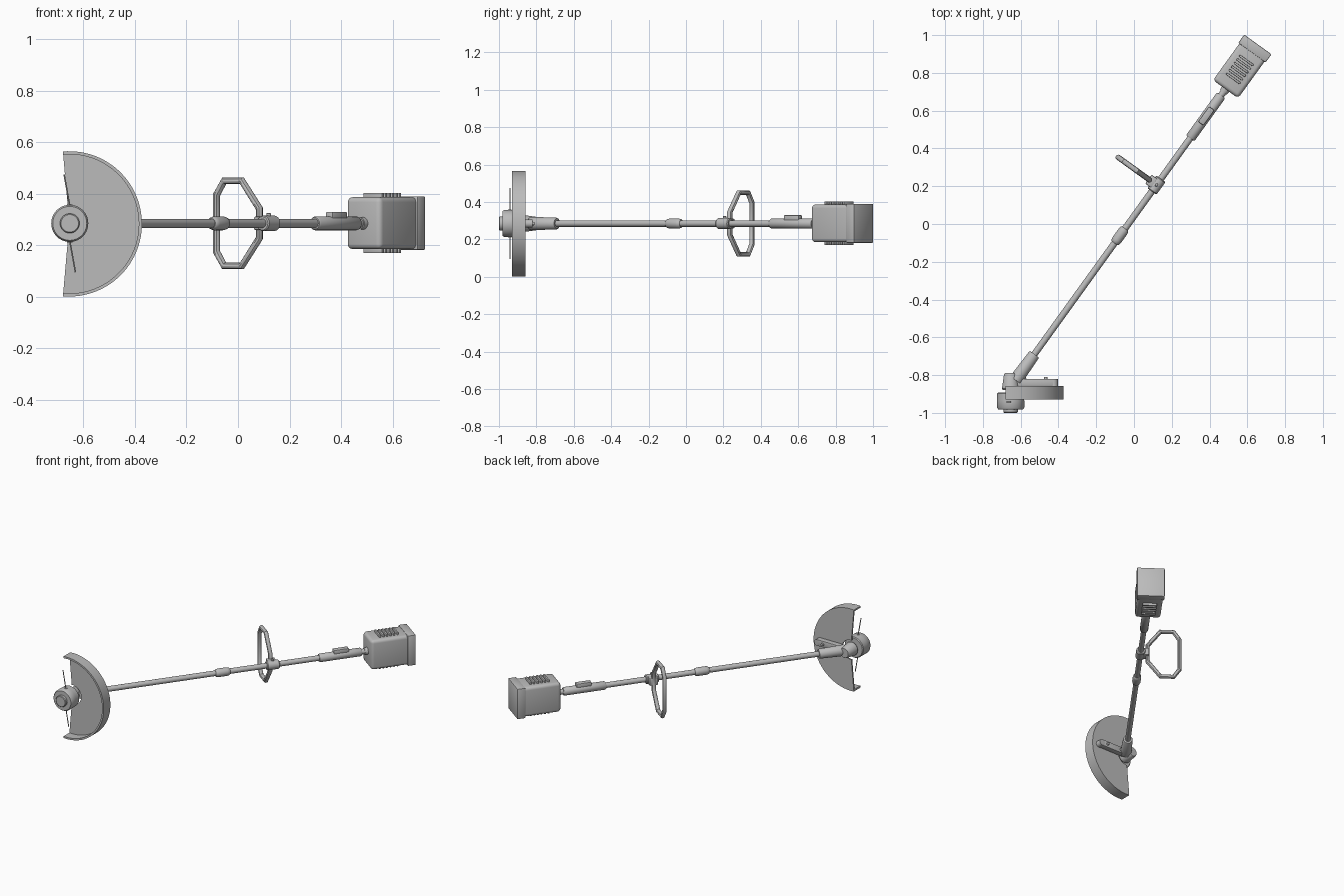
import bpy, bmesh, math
from mathutils import Matrix, Vector

if "Cube" in bpy.data.objects:
    bpy.data.objects.remove(bpy.data.objects["Cube"])

grey = bpy.data.materials.new("mid_grey")
grey.diffuse_color = (0.5, 0.5, 0.5, 1)
grey.use_nodes = True
grey.node_tree.nodes["Principled BSDF"].inputs["Base Color"].default_value = grey.diffuse_color

# Frame of the shaft: local X runs along it to the motor, Y sideways, Z up
SHAFT = Matrix.Translation((-0.03, 0, 0.285)) @ Matrix.Rotation(math.atan2(0.811, 0.585), 4, 'Z')
# Frame of the cutting head: local X runs towards the front (-y)
HEAD = Matrix.Translation((-0.653, 0, 0.285)) @ Matrix.Rotation(-math.pi / 2, 4, 'Z')
UP = Matrix.Rotation(-math.pi / 2, 4, 'Y')   # local X points up


def finish(ob, angle=35):
    ob.data.materials.clear()
    ob.data.materials.append(grey)
    bpy.ops.object.select_all(action='DESELECT')
    ob.select_set(True)
    bpy.context.view_layer.objects.active = ob
    bpy.ops.object.shade_smooth_by_angle(angle=math.radians(angle))
    return ob


def from_bmesh(name, bm, matrix):
    bmesh.ops.recalc_face_normals(bm, faces=bm.faces)
    me = bpy.data.meshes.new(name)
    bm.to_mesh(me)
    bm.free()
    me.transform(matrix)
    ob = bpy.data.objects.new(name, me)
    bpy.context.collection.objects.link(ob)
    return finish(ob)


def lathe(name, profile, matrix, sides=32):
    """Closed solid of revolution round local X from (distance, radius) points."""
    bm = bmesh.new()
    rings = []
    for d, r in profile:
        rings.append([bm.verts.new((d, r * math.cos(2 * math.pi * i / sides),
                                    r * math.sin(2 * math.pi * i / sides))) for i in range(sides)])
    for a, b in zip(rings, rings[1:]):
        for i in range(sides):
            j = (i + 1) % sides
            bm.faces.new((a[i], a[j], b[j], b[i]))
    bm.faces.new(rings[0])
    bm.faces.new(rings[-1])
    return from_bmesh(name, bm, matrix)


def box(name, lo, hi, matrix, bevel=0.0, segments=3):
    lo, hi = Vector(lo), Vector(hi)
    bm = bmesh.new()
    bmesh.ops.create_cube(bm, size=1)
    for v in bm.verts:
        v.co = Vector([(lo[k] + hi[k]) / 2 + v.co[k] * (hi[k] - lo[k]) for k in range(3)])
    if bevel:
        bmesh.ops.bevel(bm, geom=bm.edges[:], offset=bevel, segments=segments,
                        profile=0.5, affect='EDGES')
    return from_bmesh(name, bm, matrix)


def tube(name, points, radius, matrix, cyclic=False):
    cu = bpy.data.curves.new(name, 'CURVE')
    cu.dimensions = '3D'
    cu.bevel_depth = radius
    cu.bevel_resolution = 3
    cu.use_fill_caps = True
    sp = cu.splines.new('POLY')
    sp.points.add(len(points) - 1)
    for p, co in zip(sp.points, points):
        p.co = (*(matrix @ Vector(co)), 1)
    sp.use_cyclic_u = cyclic
    ob = bpy.data.objects.new(name, cu)
    bpy.context.collection.objects.link(ob)
    bpy.ops.object.select_all(action='DESELECT')
    ob.select_set(True)
    bpy.context.view_layer.objects.active = ob
    bpy.ops.object.convert(target='MESH')
    return finish(bpy.context.view_layer.objects.active)


# Shaft, coupling and lower sleeve
lathe("shaft", [(-1.0, 0.0175), (0.9, 0.0175)], SHAFT, 24)
lathe("shaft_coupling", [(-0.125, 0.019), (-0.12, 0.024), (-0.105, 0.027), (-0.05, 0.027),
                         (-0.035, 0.024), (-0.03, 0.019)], SHAFT)
lathe("lower_sleeve", [(-1.02, 0.036), (-0.855, 0.031), (-0.85, 0.028)], SHAFT)

# Rear grip with trigger
lathe("rear_grip", [(0.56, 0.023), (0.566, 0.027), (0.834, 0.027), (0.84, 0.023)], SHAFT)
box("trigger", (0.655, -0.018, 0.01), (0.755, 0.018, 0.045), SHAFT, 0.006, 2)

# Motor housing, end cap and cooling ribs on top and bottom
box("motor_housing", (0.88, -0.082, -0.1), (1.14, 0.082, 0.102), SHAFT, 0.02, 4)
box("housing_end_cap", (1.118, -0.089, -0.103), (1.172, 0.089, 0.105), SHAFT, 0.005, 2)
lathe("housing_nose", [(0.86, 0.022), (0.9, 0.026)], SHAFT, 24)
for side, z0, z1 in (("top", 0.09, 0.118), ("bottom", -0.116, -0.09)):
    for i in range(6):
        s = 0.95 + i * 0.0235
        box(f"{side}_rib_{i + 1}", (s - 0.006, -0.045, z0), (s + 0.006, 0.045, z1), SHAFT, 0.003, 2)

# Loop handle, its clamp and bolt
half = [(0.25, 0.11), (0.213, 0.165), (0.128, 0.165), (0.045, 0.058)]
loop = half + [(u, -z) for u, z in reversed(half)]
tube("loop_handle", [(0.255, u, z) for u, z in loop], 0.0145, SHAFT, True)
lathe("handle_clamp", [(0.213, 0.026), (0.218, 0.03), (0.29, 0.03), (0.295, 0.026)], SHAFT)
box("clamp_block", (0.226, 0.0, -0.026), (0.284, 0.053, 0.026), SHAFT, 0.006, 2)
lathe("clamp_bolt", [(0.02, 0.009), (0.038, 0.009), (0.04, 0.007)],
      SHAFT @ Matrix.Translation((0.255, 0, 0)) @ UP, 12)

# Gear head, spool and bump knob
lathe("gear_head", [(0.79, 0.031), (0.795, 0.035), (0.872, 0.046), (0.878, 0.042),
                    (0.88, 0.027), (0.905, 0.027)], HEAD)
lathe("line_spool", [(0.893, 0.066), (0.898, 0.071), (0.935, 0.072), (0.972, 0.072),
                     (0.981, 0.066)], HEAD, 40)
lathe("bump_knob", [(0.97, 0.038), (0.996, 0.038), (1.0, 0.034)], HEAD)

# Cutting lines with eyelets, one on each side of the spool
for k, name in ((1, "upper"), (-1, "lower")):
    turn = Matrix.Translation((-0.653, -0.942, 0.285)) @ Matrix.Rotation(0 if k > 0 else math.pi, 4, 'Y')
    tube(f"{name}_cutting_line", [(0.002, 0, 0.06), (-0.004, 0, 0.09), (-0.013, 0, 0.14),
                                  (-0.022, 0, 0.19)], 0.003, turn)
    lathe(f"{name}_line_eyelet", [(0.06, 0.01), (0.074, 0.01)], turn @ UP, 12)

# Guard: L-shaped section swept a little over half a turn round the head
section = [(0.066, -0.857), (0.282, -0.857), (0.282, -0.93), (0.27, -0.93), (0.27, -0.867), (0.066, -0.867)]
bm = bmesh.new()
rings = []
STEPS = 56
for i in range(STEPS + 1):
    a = math.radians(-95 + 190 * i / STEPS)
    rings.append([bm.verts.new((r * math.cos(a), y, r * math.sin(a))) for r, y in section])
for a, b in zip(rings, rings[1:]):
    for i in range(len(section)):
        j = (i + 1) % len(section)
        bm.faces.new((a[i], a[j], b[j], b[i]))
bm.faces.new(rings[0])
bm.faces.new(rings[-1])
from_bmesh("guard", bm, Matrix.Translation((-0.655, 0, 0.283)))

# Bracket bar with a rounded end and two bolts holding the guard
box("guard_bracket", (-0.64, -0.858, 0.263), (-0.425, -0.82, 0.307), Matrix(), 0.004, 2)
lathe("bracket_end", [(0.82, 0.022), (0.858, 0.022)],
      Matrix.Translation((0.228, 0, 0)) @ HEAD, 24)
for i, x in enumerate((-0.58, -0.468)):
    lathe(f"bracket_bolt_{i + 1}", [(0.81, 0.009), (0.825, 0.01)],
          Matrix.Translation((x + 0.653, 0, 0)) @ HEAD, 12)
